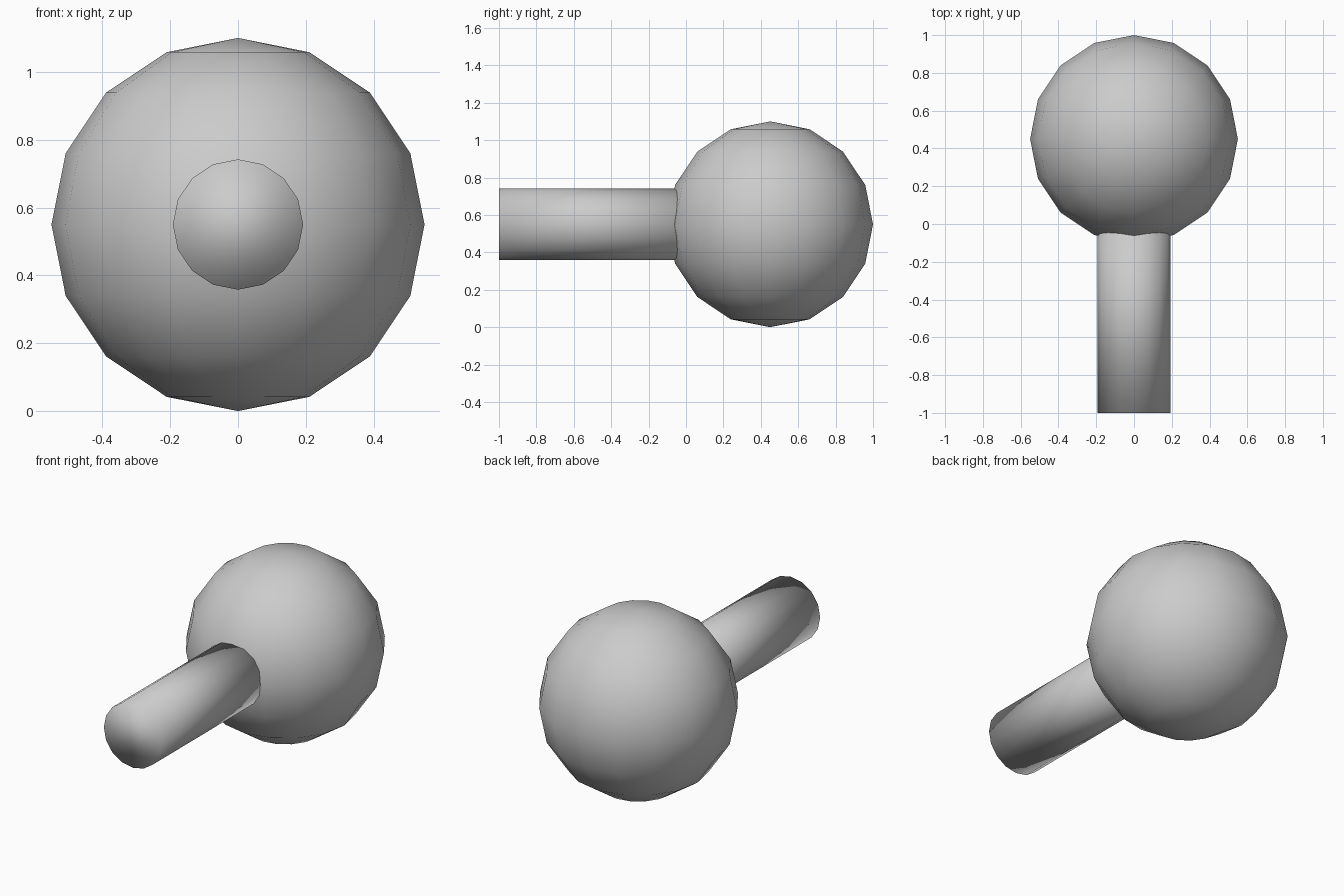
import bpy
from math import pi

if "Cube" in bpy.data.objects:
    bpy.data.objects.remove(bpy.data.objects["Cube"])

SIDES = 16
CENTRE_Z = 0.55


def finish(name):
    obj = bpy.context.object
    obj.name = name
    bpy.ops.object.transform_apply(location=False, rotation=True, scale=True)
    bpy.ops.object.shade_smooth()
    return obj


# Round head at the back
bpy.ops.mesh.primitive_uv_sphere_add(
    segments=SIDES, ring_count=SIDES // 2, radius=0.55,
    location=(0, 0.45, CENTRE_Z))
finish("ball_head")

# Straight handle from the front, its hidden end sunk into the head
front, back = -1.0, 0.05
bpy.ops.mesh.primitive_cylinder_add(
    vertices=SIDES, radius=0.192, depth=back - front,
    location=(0, (front + back) / 2, CENTRE_Z), rotation=(pi / 2, 0, 0))
finish("handle")
